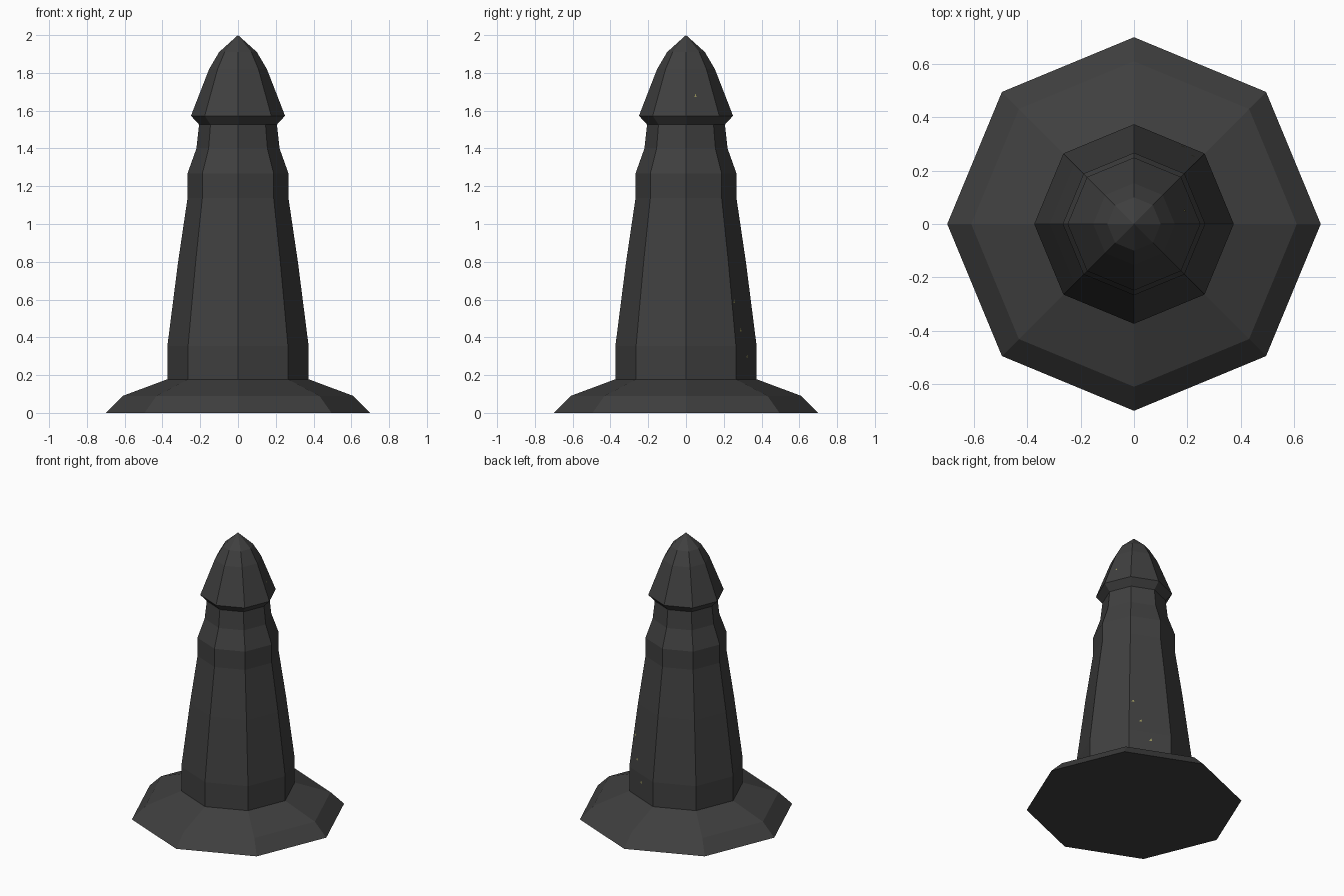
import bpy, bmesh, math
from mathutils import Vector

if "Cube" in bpy.data.objects:
    bpy.data.objects.remove(bpy.data.objects["Cube"])


def material(name, rgb):
    m = bpy.data.materials.new(name)
    m.diffuse_color = (*rgb, 1)
    m.use_nodes = True
    m.node_tree.nodes["Principled BSDF"].inputs["Base Color"].default_value = m.diffuse_color
    return m


stone = material("dark stone", (0.05, 0.05, 0.05))
moss = material("pale olive fleck", (0.33, 0.31, 0.11))
SIDES = 8


def corner(r, z, i):
    a = math.tau * i / SIDES
    return Vector((r * math.cos(a), r * math.sin(a), z))


def make_object(name, bm, mat):
    mesh = bpy.data.meshes.new(name)
    bm.to_mesh(mesh)
    bm.free()
    mesh.materials.append(mat)
    ob = bpy.data.objects.new(name, mesh)
    bpy.context.collection.objects.link(ob)
    return ob


def lathe(name, profile, floor=False):
    """Eight-sided turned part from (radius, height) pairs; radius 0 makes a tip."""
    bm = bmesh.new()
    rings = []
    for r, z in profile:
        n = SIDES if r else 1
        rings.append([bm.verts.new(corner(r, z, i)) for i in range(n)])
    for low, high in zip(rings, rings[1:]):
        for i in range(SIDES):
            j = (i + 1) % SIDES
            if len(high) == 1:
                bm.faces.new((low[i], low[j], high[0]))
            else:
                bm.faces.new((low[i], low[j], high[j], high[i]))
    if floor:
        bm.faces.new(rings[0][::-1])
    return make_object(name, bm, stone)


# Flared foot, tapered column with collar, pointed cap
shaft = [(0.374, 0.178), (0.374, 0.353), (0.317, 0.80), (0.267, 1.138),
         (0.267, 1.268), (0.22, 1.40), (0.206, 1.526)]
cap = [(0.206, 1.526), (0.249, 1.573), (0.153, 1.82), (0.10, 1.91), (0, 2.0)]
lathe("base", [(0.70, 0), (0.61, 0.09), (0.374, 0.178)], floor=True)
lathe("column", shaft)
lathe("cap", cap)


def radius_at(profile, z):
    for (r0, z0), (r1, z1) in zip(profile, profile[1:]):
        if z0 <= z <= z1:
            return r0 + (r1 - r0) * (z - z0) / (z1 - z0)


# Tiny pale flecks lying on the facets: profile, facet, position across, height
flecks = bmesh.new()
for profile, side, t, z in [(shaft, 1, 0.08, 0.59), (shaft, 1, 0.27, 0.44),
                            (shaft, 1, 0.5, 0.30), (cap, 0, 0.32, 1.68)]:
    pts = []
    for dt, dz in ((-0.03, -0.008), (0.05, -0.008), (0.03, 0.01)):
        r = radius_at(profile, z + dz) + 0.003
        pts.append(corner(r, z + dz, side).lerp(corner(r, z + dz, side + 1), t + dt))
    flecks.faces.new([flecks.verts.new(p) for p in pts])
make_object("flecks", flecks, moss)
